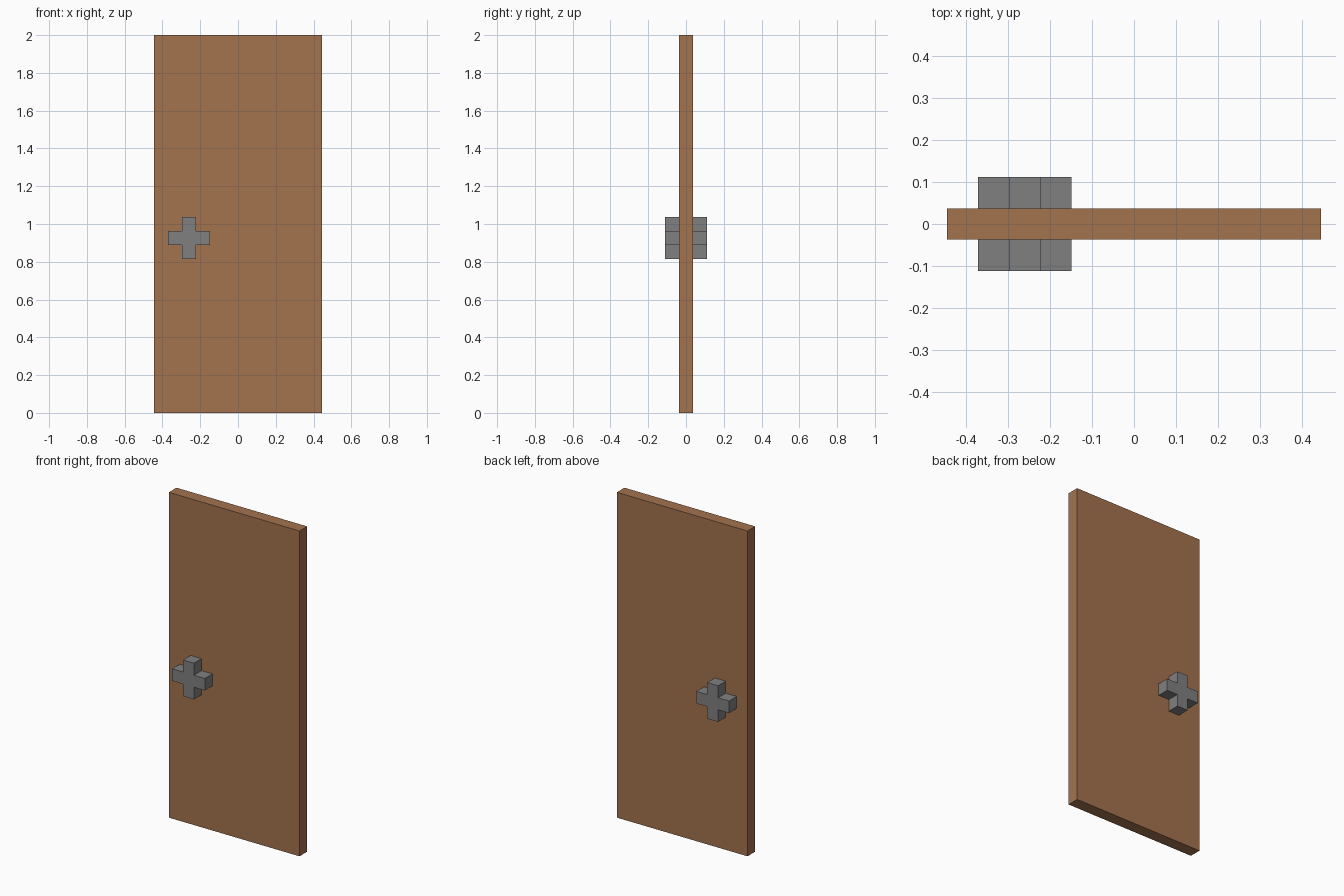
import bpy
import bmesh

if "Cube" in bpy.data.objects:
    bpy.data.objects.remove(bpy.data.objects["Cube"])

U = 2 / 27  # block unit: the door is 27 units tall, 12 wide, 1 thick


def material(name, color):
    m = bpy.data.materials.new(name)
    m.diffuse_color = (*color, 1)
    m.use_nodes = True
    m.node_tree.nodes["Principled BSDF"].inputs["Base Color"].default_value = m.diffuse_color
    return m


def make_object(name, bm, mat):
    bmesh.ops.recalc_face_normals(bm, faces=bm.faces)
    mesh = bpy.data.meshes.new(name)
    bm.to_mesh(mesh)
    bm.free()
    mesh.materials.append(mat)
    obj = bpy.data.objects.new(name, mesh)
    bpy.context.collection.objects.link(obj)
    return obj


def extrude_profile(name, points, y0, y1, mat):
    """Extrude an x-z outline from y0 to y1."""
    bm = bmesh.new()
    face = bm.faces.new([bm.verts.new((x, y0, z)) for x, z in points])
    ext = bmesh.ops.extrude_face_region(bm, geom=[face], use_keep_orig=True)
    verts = [v for v in ext["geom"] if isinstance(v, bmesh.types.BMVert)]
    bmesh.ops.translate(bm, verts=verts, vec=(0, y1 - y0, 0))
    return make_object(name, bm, mat)


wood = material("brown wood", (0.366, 0.171, 0.076))
metal = material("grey metal", (0.216, 0.216, 0.216))

# Door panel
w = 6 * U
extrude_profile("door_panel", [(-w, 0), (w, 0), (w, 2), (-w, 2)],
                -U / 2, U / 2, wood)

# Cross-shaped knob on each side of the panel
cx, cz, a, b = -3.5 * U, 12.5 * U, U / 2, 1.5 * U
cross = [(-a, -b), (a, -b), (a, -a), (b, -a), (b, a), (a, a),
         (a, b), (-a, b), (-a, a), (-b, a), (-b, -a), (-a, -a)]
outline = [(cx + x, cz + z) for x, z in cross]
for name, side in (("front_knob", -1), ("back_knob", 1)):
    extrude_profile(name, outline, side * U / 2, side * 1.5 * U, metal)
